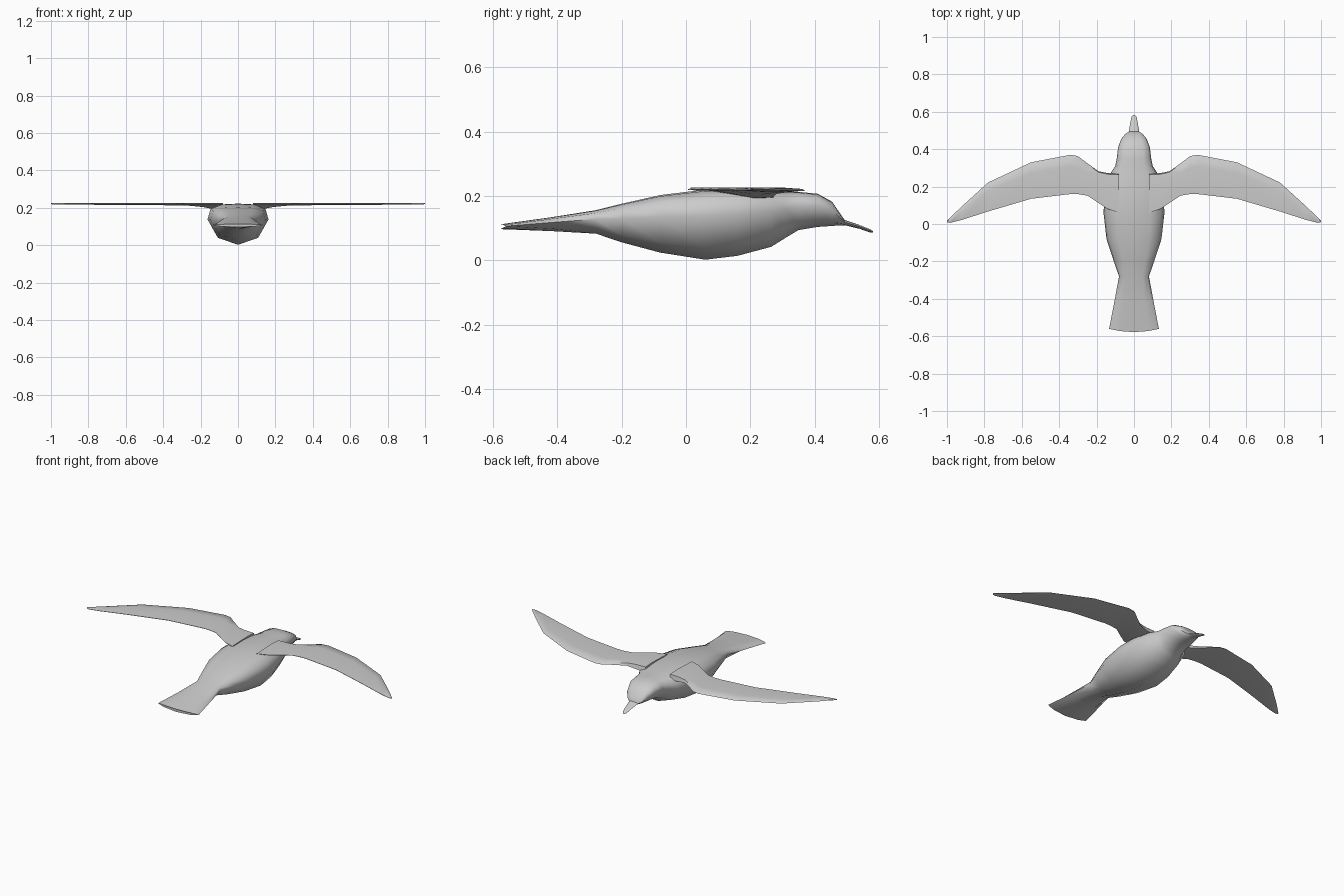
import bpy, bmesh, math

cube = bpy.data.objects.get("Cube")
if cube:
    bpy.data.objects.remove(cube, do_unlink=True)

# One plain grey plumage colour
grey = bpy.data.materials.new("pale_grey")
grey.use_nodes = True
grey.diffuse_color = (0.6, 0.6, 0.6, 1)
grey.node_tree.nodes["Principled BSDF"].inputs["Base Color"].default_value = (0.6, 0.6, 0.6, 1)


def loft(name, rings, angle=60):
    """Skin a list of equal-length closed rings and cap both ends."""
    bm = bmesh.new()
    loops = [[bm.verts.new(p) for p in ring] for ring in rings]
    n = len(loops[0])
    for a, b in zip(loops, loops[1:]):
        for i in range(n):
            j = (i + 1) % n
            bm.faces.new((a[i], a[j], b[j], b[i]))
    bm.faces.new(loops[0])
    bm.faces.new(loops[-1])
    bmesh.ops.recalc_face_normals(bm, faces=bm.faces)
    mesh = bpy.data.meshes.new(name)
    bm.to_mesh(mesh)
    bm.free()
    mesh.materials.append(grey)
    obj = bpy.data.objects.new(name, mesh)
    bpy.context.collection.objects.link(obj)
    bpy.ops.object.select_all(action='DESELECT')
    obj.select_set(True)
    bpy.context.view_layer.objects.active = obj
    bpy.ops.object.shade_smooth_by_angle(angle=math.radians(angle))
    return obj


# Half cross-section, as fractions of half width and height
SECTION = [(0, 1), (0.55, 0.98), (0.9, 0.88), (1, 0.62), (0.66, 0.17), (0, 0)]
HALF = SECTION + [(-u, v) for u, v in SECTION[-2:0:-1]]


def ring(y, top, bottom, width, bow=0):
    return [(u * width, y + bow * u * u, bottom + v * (top - bottom)) for u, v in HALF]


# Body with head and fanned tail: y, top, bottom, half width, bow of the edge
body = [
    (-0.578, 0.112, 0.097, 0.133, 0.018),
    (-0.42, 0.134, 0.091, 0.106, 0),
    (-0.28, 0.156, 0.083, 0.08, 0),
    (-0.20, 0.176, 0.056, 0.108, 0),
    (-0.08, 0.203, 0.024, 0.147, 0),
    (0.06, 0.220, 0.002, 0.163, 0),
    (0.16, 0.222, 0.014, 0.157, 0),
    (0.265, 0.217, 0.042, 0.13, 0),
    (0.31, 0.214, 0.070, 0.1, 0),
    (0.35, 0.213, 0.094, 0.092, 0),
    (0.41, 0.207, 0.104, 0.085, 0),
    (0.455, 0.182, 0.107, 0.068, 0),
    (0.48, 0.145, 0.109, 0.048, 0),
    (0.494, 0.125, 0.111, 0.028, 0),
]
loft("body", [ring(*row) for row in body])

# Slightly drooping beak
beak = [
    (0.46, 0.140, 0.109, 0.034),
    (0.495, 0.125, 0.109, 0.028),
    (0.54, 0.110, 0.098, 0.02),
    (0.572, 0.097, 0.087, 0.014),
    (0.582, 0.091, 0.087, 0.006),
]
loft("beak", [ring(*row) for row in beak])

# Wing stations: x, leading y, trailing y, underside z
wing = [
    (0.08, 0.27, 0.06, 0.190),
    (0.14, 0.272, 0.08, 0.194),
    (0.19, 0.282, 0.112, 0.204),
    (0.25, 0.325, 0.152, 0.210),
    (0.30, 0.363, 0.160, 0.213),
    (0.34, 0.370, 0.160, 0.213),
    (0.55, 0.330, 0.135, 0.214),
    (0.78, 0.222, 0.067, 0.216),
    (0.92, 0.095, 0.022, 0.217),
    (0.985, 0.032, 0.006, 0.218),
    (1.00, 0.016, 0.010, 0.219),
]


def wing_ring(side, x, lead, trail, under):
    chord = lead - trail
    return [(side * x, lead, under + 0.003),
            (side * x, lead - 0.03 * chord, 0.222),
            (side * x, lead - 0.3 * chord, 0.226),
            (side * x, trail, 0.221),
            (side * x, trail, 0.219),
            (side * x, lead - 0.3 * chord, under)]


for name, side in (("left_wing", 1), ("right_wing", -1)):
    loft(name, [wing_ring(side, *row) for row in wing])
